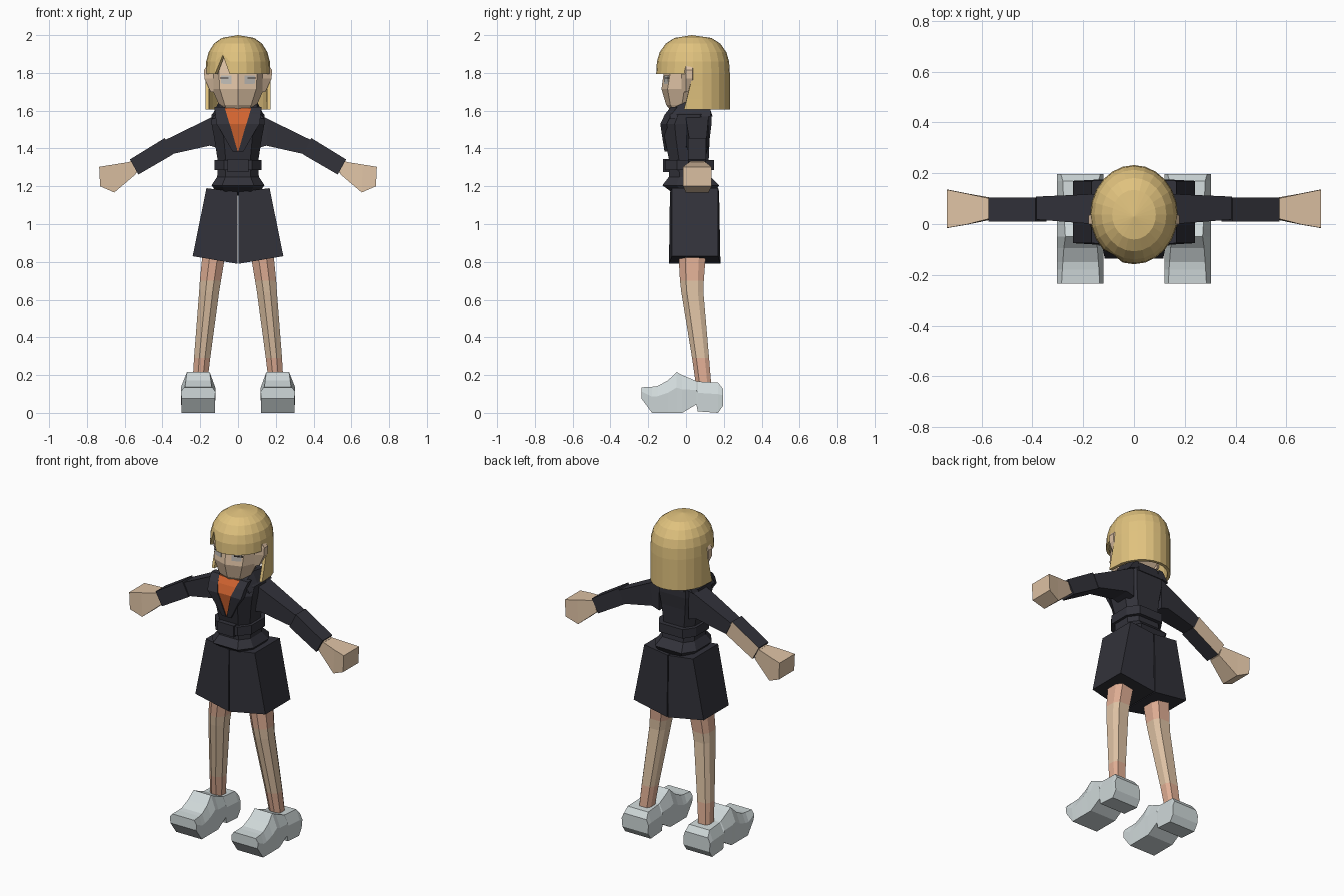
import bpy, bmesh, math
from mathutils import Vector

cube = bpy.data.objects.get("Cube")
if cube:
    bpy.data.objects.remove(cube, do_unlink=True)


def material(name, *rgb):
    lin = [(c / 255 / 12.92) if c < 11 else ((c / 255 + 0.055) / 1.055) ** 2.4 for c in rgb]
    m = bpy.data.materials.new(name)
    m.use_nodes = True
    m.diffuse_color = (*lin, 1)
    m.node_tree.nodes["Principled BSDF"].inputs["Base Color"].default_value = (*lin, 1)
    return m


SKIN = material("skin", 222, 194, 164)
PINK = material("rosy skin", 224, 174, 148)
HAIR = material("blonde hair", 224, 194, 126)
CLOTH = material("dark cloth", 50, 50, 58)
ORANGE = material("orange shirt", 210, 100, 48)
SHOE = material("pale grey shoe", 208, 217, 218)
EYE = material("eye grey", 196, 192, 186)
LASH = material("dark lash", 45, 40, 38)


def finish(name, bm, mats):
    bmesh.ops.recalc_face_normals(bm, faces=bm.faces)
    me = bpy.data.meshes.new(name)
    bm.to_mesh(me)
    bm.free()
    for m in mats:
        me.materials.append(m)
    ob = bpy.data.objects.new(name, me)
    bpy.context.collection.objects.link(ob)
    return ob


def loft(name, rings, *mats, bands=None):
    """Skin equal-length rings of points and cap both ends; bands gives a material per step."""
    bm = bmesh.new()
    vs = [[bm.verts.new(p) for p in r] for r in rings]
    n = len(vs[0])
    for k in range(len(vs) - 1):
        for i in range(n):
            j = (i + 1) % n
            f = bm.faces.new((vs[k][i], vs[k][j], vs[k + 1][j], vs[k + 1][i]))
            f.material_index = bands[k] if bands else 0
    bm.faces.new(vs[0])
    bm.faces.new(vs[-1])
    return finish(name, bm, mats)


def ring(z, w, y0, y1, cx=0, front=0.6):
    """Horizontal eight-sided section with chamfered corners."""
    c = (y1 - y0) * 0.25
    return [(cx - w * front, y0, z), (cx + w * front, y0, z), (cx + w, y0 + c, z),
            (cx + w, y1 - c, z), (cx + w * 0.65, y1, z), (cx - w * 0.65, y1, z),
            (cx - w, y1 - c, z), (cx - w, y0 + c, z)]


def strip(name, rows, thick, mat, s=1):
    """Plate facing the front; rows are (z, inner x, outer x, y)."""
    loft(name, [[(s * a, y, z), (s * b, y, z), (s * b, y + thick, z), (s * a, y + thick, z)]
                for z, a, b, y in rows], mat)


def limb(name, ends, *mats):
    """Box limb; each end is (top x, top z, bottom x, bottom z, y0, y1)."""
    return loft(name, [[(xt, y0, zt), (xt, y1, zt), (xb, y1, zb), (xb, y0, zb)]
                       for xt, zt, xb, zb, y0, y1 in ends], *mats)


# Jacket body with flared hem, belt and buckle
loft("jacket", [ring(*r) for r in (
    (1.15, 0.10, -0.05, 0.14), (1.205, 0.14, -0.125, 0.175), (1.25, 0.11, -0.09, 0.13),
    (1.34, 0.108, -0.09, 0.12), (1.45, 0.125, -0.112, 0.125), (1.53, 0.14, -0.125, 0.135),
    (1.58, 0.14, -0.10, 0.135), (1.61, 0.10, -0.07, 0.125))], CLOTH)
loft("belt", [ring(z, 0.125, -0.112, 0.148) for z in (1.285, 1.34)], CLOTH)
strip("buckle", [(1.275, -0.055, 0.055, -0.121), (1.345, -0.055, 0.055, -0.121)], 0.03, CLOTH)
loft("collar", [ring(1.57, 0.125, -0.03, 0.14), ring(1.635, 0.10, 0.0, 0.12)], CLOTH)

# Shirt front and collar
strip("shirt_front", [(1.385, -0.004, 0.004, -0.108), (1.53, -0.045, 0.045, -0.130),
                      (1.58, -0.06, 0.06, -0.110), (1.615, -0.07, 0.07, -0.085)], 0.03, ORANGE)
loft("shirt_collar", [ring(1.56, 0.085, -0.08, 0.09), ring(1.622, 0.07, -0.075, 0.08)], ORANGE)
loft("neck", [ring(1.55, 0.05, -0.04, 0.07), ring(1.68, 0.05, -0.04, 0.07)], SKIN)

# Head
loft("head", [[(0, y0, z)] + [(s * w * k, y0 + (y1 - y0) * d, z) for s, k, d in (
    (1, 0.7, 0.12), (1, 1, 0.45), (1, 0.7, 0.9), (-1, 0.7, 0.9), (-1, 1, 0.45), (-1, 0.7, 0.12))]
    for z, w, y0, y1 in ((1.605, 0.085, -0.085, 0.05), (1.63, 0.1, -0.105, 0.08),
                         (1.715, 0.138, -0.13, 0.14), (1.80, 0.145, -0.118, 0.17),
                         (1.89, 0.135, -0.10, 0.16), (1.96, 0.07, -0.03, 0.10))], SKIN)

for side, s in (("left", 1), ("right", -1)):
    # Eyes: thin slanted plates
    for part, z0, z1, a, b, lift, m in (("eye", 1.742, 1.785, 0.035, 0.09, 0.004, EYE),
                                        ("lash", 1.769, 1.776, 0.05, 0.096, 0.006, LASH)):
        loft(f"{side}_{part}", [[(s * x, -0.124 + 0.36 * x - lift + d, z) for x, d in (
            (a, 0), (b, 0), (b, 0.008), (a, 0.008))] for z in (z0, z1)], m)

    # Ears
    loft(f"{side}_ear", [[(s * x, y, z) for x, y in ((0.13, -0.025), (xo, 0.0), (xo, 0.035), (0.13, 0.045))]
                         for z, xo in ((1.70, 0.145), (1.77, 0.178), (1.815, 0.18), (1.845, 0.16))], SKIN)

    # Lapels and collar wings
    strip(f"{side}_lapel", [(1.385, 0.002, 0.03, -0.114), (1.50, 0.035, 0.095, -0.132),
                            (1.53, 0.045, 0.115, -0.136), (1.58, 0.06, 0.12, -0.112),
                            (1.62, 0.07, 0.125, -0.08)], 0.035, CLOTH, s)
    loft(f"{side}_collar_wing", [[(s * 0.065, y, zb), (s * 0.14, y, zb - 0.02),
                                  (s * 0.10, y, zt), (s * 0.075, y, zt)]
                                 for y, zb, zt in ((-0.085, 1.575, 1.605), (0.0, 1.59, 1.65),
                                                   (0.13, 1.59, 1.63))], CLOTH)

    # Skirt half, leaving a hairline slit at the centre
    loft(f"{side}_skirt", [[(s * 0.003, f, zc), (s * w, -0.075, zs), (s * w, 0.17, zs), (s * 0.003, b, zc)]
                           for zc, zs, w, f, b in ((0.79, 0.83, 0.24, -0.09, 0.182),
                                                   (1.17, 1.19, 0.167, -0.085, 0.175))], CLOTH)

    # Arm: sleeve, bare forearm, cuff and mitten hand
    limb(f"{side}_upper_sleeve", [(s * 0.10, 1.585, s * 0.10, 1.40, 0.0, 0.12),
                                  (s * 0.16, 1.555, s * 0.15, 1.415, 0.0, 0.118),
                                  (s * 0.385, 1.445, s * 0.35, 1.37, 0.018, 0.108)], CLOTH)
    limb(f"{side}_forearm", [(s * 0.33, 1.46, s * 0.30, 1.395, 0.025, 0.095),
                             (s * 0.575, 1.33, s * 0.55, 1.265, 0.025, 0.095)], SKIN)
    cuff = limb(f"{side}_cuff", [(s * 0.388, 1.455, s * 0.345, 1.368, 0.01, 0.105),
                                 (s * 0.572, 1.342, s * 0.528, 1.262, 0.01, 0.105)], CLOTH, SKIN)
    if s < 0:
        for f in cuff.data.polygons:
            f.material_index = int(f.normal.y > 0.9)
    limb(f"{side}_hand", [(s * 0.565, 1.33, s * 0.54, 1.265, 0.022, 0.1),
                          (s * 0.66, 1.315, s * 0.655, 1.167, -0.002, 0.12),
                          (s * 0.735, 1.303, s * 0.73, 1.2, -0.015, 0.135)], SKIN)

    # Leg with rosy ankle and knee
    loft(f"{side}_leg", [ring(z, w, y0, y1, s * cx, 0.35) for z, cx, w, y0, y1 in (
        (0.13, 0.204, 0.038, 0.055, 0.135), (0.29, 0.19, 0.043, 0.032, 0.122),
        (0.64, 0.153, 0.053, -0.025, 0.092), (0.70, 0.146, 0.056, -0.032, 0.094),
        (0.88, 0.122, 0.062, -0.042, 0.108))], PINK, SKIN, bands=(0, 1, 1, 0))

    # Shoe: sections from toe to heel with an arched sole
    def shoe_ring(y, zb, zt, wt):
        zs = zb + (zt - zb) * 0.62
        return [(s * (0.21 + k), y, z) for k, z in ((-0.088, zb), (0.088, zb), (0.093, zs),
                                                    (wt, zt), (-wt, zt), (-0.09, zs))]
    loft(f"{side}_shoe", [shoe_ring(*r) for r in (
        (-0.235, 0.075, 0.135, 0.075), (-0.18, 0, 0.138, 0.072), (-0.15, 0, 0.142, 0.07),
        (-0.095, 0, 0.172, 0.066), (-0.05, 0, 0.216, 0.06), (-0.02, 0, 0.2, 0.062),
        (0.055, 0.045, 0.168, 0.066), (0.062, 0.008, 0.166, 0.066), (0.17, 0, 0.16, 0.07),
        (0.197, 0.04, 0.125, 0.078))], SHOE)

# Hair: dome with a notched fringe and a long bob behind the ears
bm = bmesh.new()
crown = bm.verts.new((0, 0.03, 2.0))
levels = (1.985, 1.955, 1.91, 1.86, 1.795, 1.73, 1.665, 1.605)
COLS, FRINGE, NOTCH = 24, 5, 22
cols = []
for i in range(COLS):
    a = math.tau * i / COLS
    edge = i in (6, 18)
    depth = FRINGE if min(i, COLS - i) < 6 else len(levels)
    col = []
    for j, z in enumerate(levels[:depth]):
        if i == NOTCH:
            z = max(z, 1.925 - 0.008 * j)
        r = (1 - max(0, (z - 1.8) / 0.2) ** 2.5) ** 0.4
        fwd = 0.016 * max(0, j - 4) if edge else 0
        col.append(bm.verts.new((0.172 * r * math.sin(a), 0.037 - 0.195 * r * math.cos(a) - fwd, z)))
    cols.append(col)
for i in range(COLS):
    p, q = cols[i], cols[(i + 1) % COLS]
    bm.faces.new((crown, p[0], q[0]))
    for j in range(min(len(p), len(q)) - 1):
        bm.faces.new((p[j], p[j + 1], q[j + 1], q[j]))
hair = finish("hair", bm, [HAIR])
shell = hair.modifiers.new("thickness", "SOLIDIFY")
shell.thickness = 0.018
shell.offset = -1
